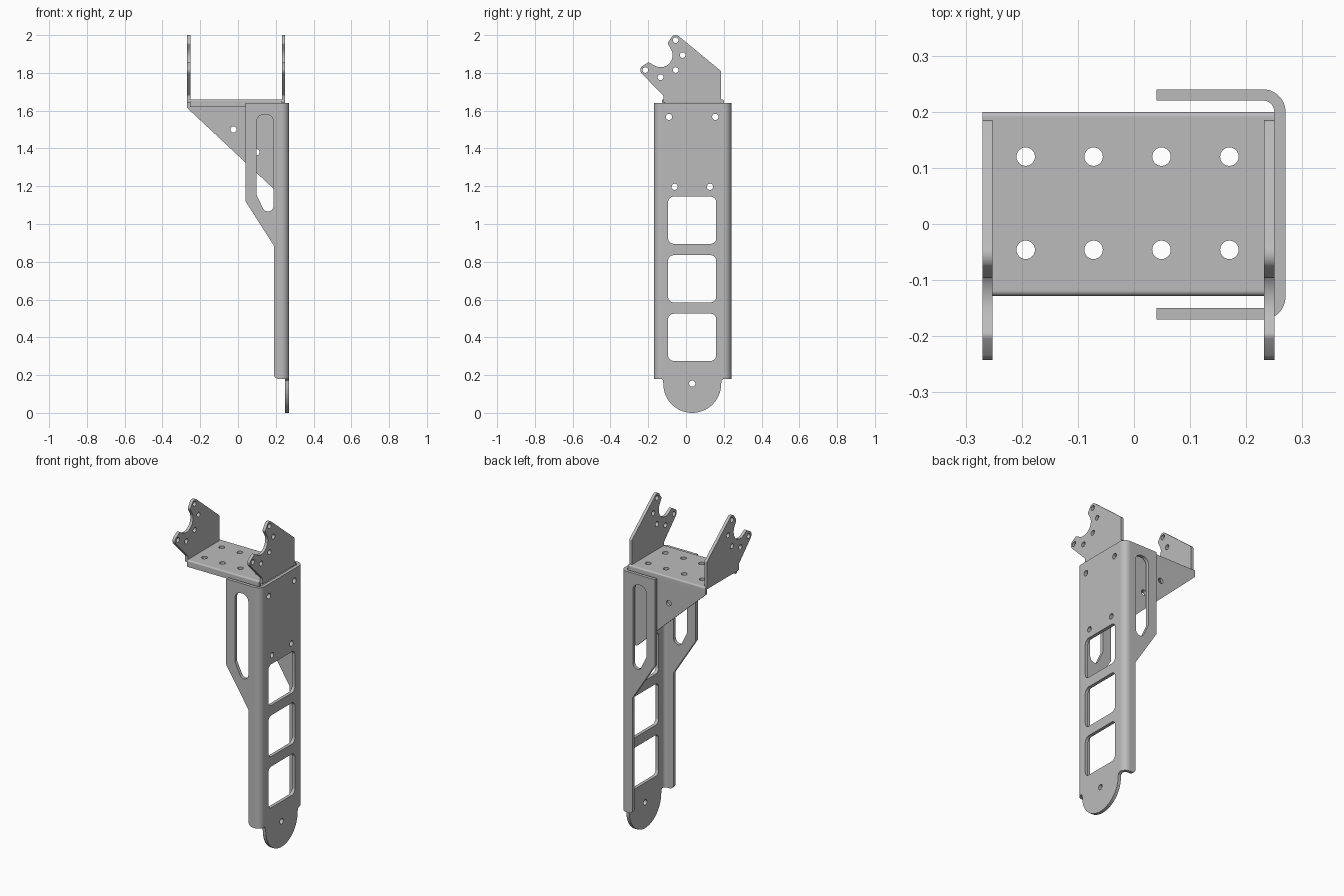
import bpy, bmesh
from math import sin, cos, tan, radians
from mathutils import Vector

cube = bpy.data.objects.get("Cube")
if cube:
    bpy.data.objects.remove(cube, do_unlink=True)

steel = bpy.data.materials.new("grey steel")
steel.use_nodes = True
GREY = (0.5, 0.5, 0.5, 1)
steel.diffuse_color = GREY
steel.node_tree.nodes["Principled BSDF"].inputs["Base Color"].default_value = GREY
parts = []


def arc(c, r, a0, a1, n=12):
    angles = [radians(a0 + (a1 - a0) * i / n) for i in range(n + 1)]
    return [(c[0] + r * cos(a), c[1] + r * sin(a)) for a in angles]


def circle(u, v, r=0.0165):
    return arc((u, v), r, 0, 345, 23)


def rounded(pts, n=8):
    """Fillet every corner given as (u, v, radius)."""
    out = []
    for i, p in enumerate(pts):
        here = Vector(p[:2])
        if len(p) < 3:
            out.append(tuple(here))
            continue
        a = (Vector(pts[i - 1][:2]) - here).normalized()
        b = (Vector(pts[(i + 1) % len(pts)][:2]) - here).normalized()
        half, r = a.angle(b) / 2, p[2]
        centre = here + (a + b).normalized() * r / sin(half)
        start = here + a * r / tan(half) - centre
        end = here + b * r / tan(half) - centre
        for k in range(n + 1):
            out.append(tuple(centre + start.lerp(end, k / n).normalized() * r))
    return out


def box(u0, u1, v0, v1, r):
    return rounded([(u0, v0, r), (u1, v0, r), (u1, v1, r), (u0, v1, r)])


def plate(name, axis, lo, hi, outline, holes=()):
    """Sheet cut from an outline with holes, spanning lo..hi along an axis."""
    curve = bpy.data.curves.new(name, "CURVE")
    curve.dimensions = "2D"
    curve.fill_mode = "BOTH"
    curve.extrude = (hi - lo) / 2
    for loop in [outline, *holes]:
        spline = curve.splines.new("POLY")
        spline.points.add(len(loop) - 1)
        for point, (u, v) in zip(spline.points, loop):
            point.co = (u, v, 0, 1)
        spline.use_cyclic_u = True
    source = bpy.data.objects.new(name + " outline", curve)
    bpy.context.collection.objects.link(source)
    graph = bpy.context.evaluated_depsgraph_get()
    mesh = bpy.data.meshes.new_from_object(source.evaluated_get(graph))
    bpy.data.objects.remove(source, do_unlink=True)
    bpy.data.curves.remove(curve)
    mid = (lo + hi) / 2
    for vert in mesh.vertices:
        u, v, w = vert.co
        w += mid
        vert.co = {"x": (w, u, v), "y": (u, w, v), "z": (u, v, w)}[axis]
    bm = bmesh.new()
    bm.from_mesh(mesh)
    bmesh.ops.remove_doubles(bm, verts=bm.verts, dist=1e-5)
    bmesh.ops.recalc_face_normals(bm, faces=bm.faces)
    bm.to_mesh(mesh)
    bm.free()
    mesh.name = name
    mesh.materials.clear()
    mesh.materials.append(steel)
    obj = bpy.data.objects.new(name, mesh)
    bpy.context.collection.objects.link(obj)
    parts.append(obj)


T = 0.02          # sheet thickness of the channel
TOP, FOOT = 1.64, 0.18

# Channel web with rounded tongue, windows and bolt holes
web = [(-0.13, TOP), (-0.13, FOOT), (-0.122, 0.172)]
web += arc((0.033, 0.153), 0.153, 180, 360, 32)
web += [(0.188, 0.172), (0.2, FOOT), (0.2, TOP)]
windows = [box(-0.095, 0.16, z, z + 0.25, 0.03) for z in (0.275, 0.585, 0.895)]
bolts = [(-0.09, 1.567), (0.155, 1.567), (-0.06, 1.197), (0.127, 1.197), (0.033, 0.155)]
plate("channel_web", "x", 0.25, 0.27, web, windows + [circle(*b) for b in bolts])

# Channel flanges with slots, and the bends joining them to the web
flange = rounded([(0.04, TOP), (0.04, 1.12), (0.19, 0.885), (0.19, FOOT, 0.025),
                  (0.23, FOOT), (0.23, TOP)])
slot = rounded([(0.098, 1.58, 0.04), (0.098, 1.155, 0.02), (0.14, 1.066, 0.03),
                (0.188, 1.066, 0.03), (0.188, 1.58, 0.04)])
for side, outer, bend, a in (("front", -0.17, -0.13, -90), ("back", 0.24, 0.2, 0)):
    inner = outer + T if side == "front" else outer - T
    plate(side + "_flange", "y", min(outer, inner), max(outer, inner), flange, [slot])
    ring = arc((0.23, bend), 0.04, a, a + 90) + arc((0.23, bend), T, a + 90, a)
    plate(side + "_bend", "z", FOOT, TOP, ring)

# Tray floor with two rows of holes
floor_holes = [circle(-0.193 + 0.121 * i, y) for i in range(4) for y in (-0.046, 0.12)]
plate("tray_floor", "z", 1.642, 1.66,
      [(-0.265, -0.115), (0.245, -0.115), (0.245, 0.19), (-0.265, 0.19)], floor_holes)

# Folded lips along the front and back of the tray
plate("tray_front_lip", "x", -0.253, 0.232,
      rounded([(-0.128, 1.62), (-0.111, 1.62), (-0.111, 1.66), (-0.128, 1.66, 0.009)]))
plate("tray_back_fold", "x", -0.27, 0.25,
      rounded([(0.2, 1.62), (0.183, 1.62), (0.183, 1.66), (0.2, 1.66, 0.009)]))

# Triangular gusset behind the tray
plate("back_gusset", "y", 0.183, 0.2,
      [(-0.27, 1.62), (-0.27, 1.615), (0.19, 1.185), (0.24, 1.185), (0.24, 1.62)],
      [circle(-0.024, 1.5), circle(0.098, 1.38)])

# Forked ears on both sides of the tray
NOTCH, UPPER, LOWER = (-0.135, 1.894), (-0.055, 1.973), (-0.215, 1.815)
ear = [(-0.12, 1.644), (0.185, 1.644), (0.185, 1.81, 0.012)]
ear += arc(UPPER, 0.027, 50, 135) + [(-0.098, 1.957, 0.012)]
ear += arc(NOTCH, 0.064, 35, -125, 20) + [(-0.198, 1.857, 0.012)]
ear += arc(LOWER, 0.027, 135, 222) + [(-0.12, 1.68, 0.01)]
pins = [UPPER, (-0.018, 1.894), (-0.055, 1.815), (-0.135, 1.777), LOWER]
for name, x in (("right_ear", -0.27), ("left_ear", 0.232)):
    plate(name, "x", x, x + 0.018, rounded(ear), [circle(*p, 0.015) for p in pins])

# Smooth the bends and holes, keep sheet edges sharp
bpy.ops.object.select_all(action="DESELECT")
for obj in parts:
    obj.select_set(True)
bpy.context.view_layer.objects.active = parts[0]
bpy.ops.object.shade_smooth_by_angle(angle=radians(35))
